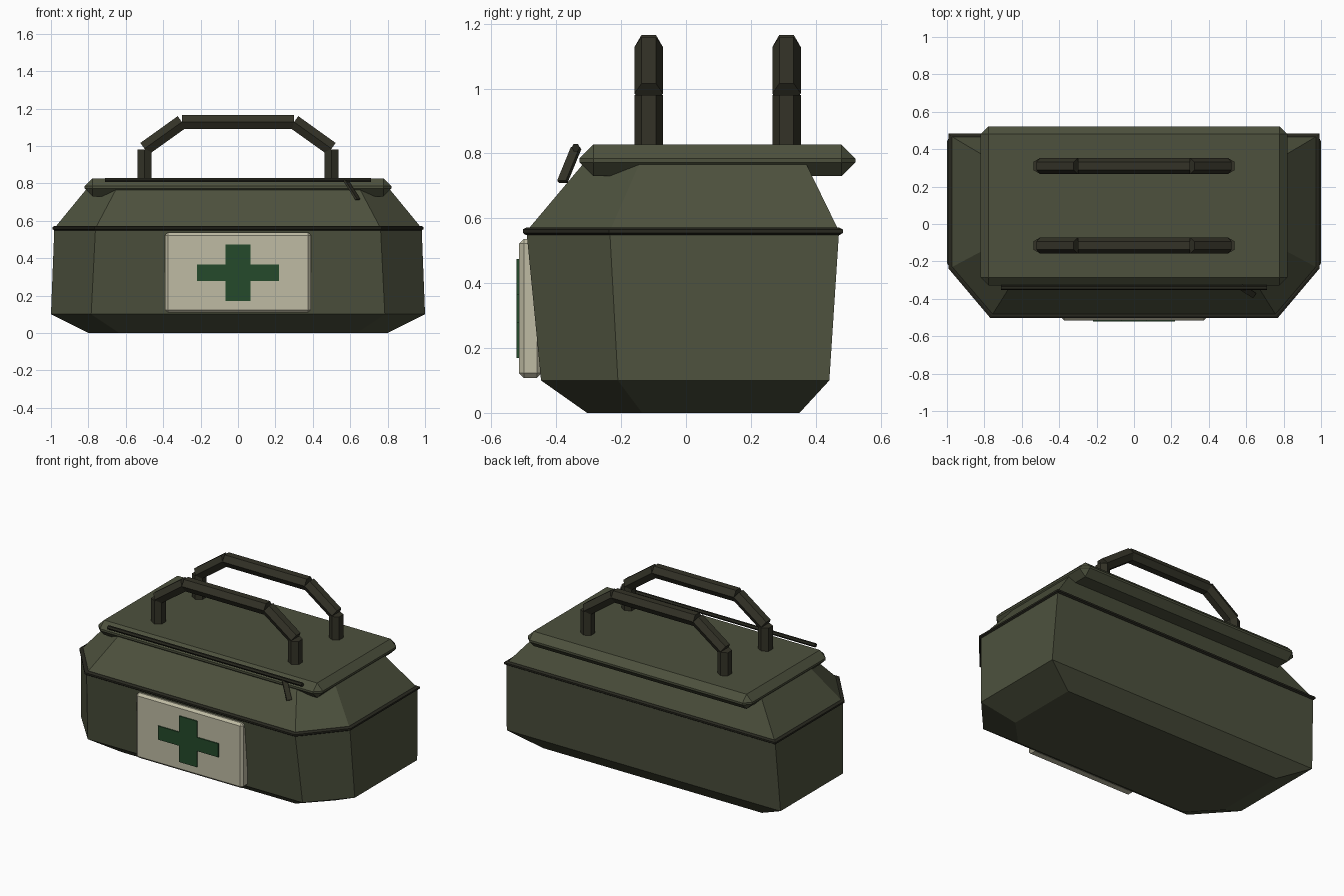
import bpy, bmesh, math
from mathutils import Vector

if "Cube" in bpy.data.objects:
    bpy.data.objects.remove(bpy.data.objects["Cube"])


def mat(name, r, g, b):
    m = bpy.data.materials.new(name)
    m.diffuse_color = (r, g, b, 1)
    m.use_nodes = True
    m.node_tree.nodes["Principled BSDF"].inputs["Base Color"].default_value = m.diffuse_color
    return m


OLIVE = mat("olive canvas", 0.074, 0.082, 0.047)
DARK = mat("dark webbing", 0.033, 0.032, 0.020)
TRIM = mat("black olive trim", 0.020, 0.020, 0.013)
CREAM = mat("cream panel", 0.52, 0.50, 0.37)
GREEN = mat("green cross", 0.018, 0.068, 0.024)


def finish(bm, name, material):
    bmesh.ops.recalc_face_normals(bm, faces=bm.faces)
    me = bpy.data.meshes.new(name)
    bm.to_mesh(me)
    bm.free()
    me.materials.append(material)
    ob = bpy.data.objects.new(name, me)
    bpy.context.collection.objects.link(ob)
    return ob


def loft(name, levels, material):
    """Stack of hexagonal plans: (z, half width, front half width, back y, corner y, front y)."""
    bm = bmesh.new()
    rings = []
    for z, w, f, back, corner, front in levels:
        plan = [(-w, back), (-w, corner), (-f, front), (f, front), (w, corner), (w, back)]
        rings.append([bm.verts.new((x, y, z)) for x, y in plan])
    for a, b in zip(rings, rings[1:]):
        for i in range(6):
            j = (i + 1) % 6
            bm.faces.new((a[i], a[j], b[j], b[i]))
    bm.faces.new(rings[0])
    bm.faces.new(rings[-1])
    return finish(bm, name, material)


def box(name, lo, hi, material, bevel=0.0):
    bm = bmesh.new()
    bmesh.ops.create_cube(bm, size=1)
    for v in bm.verts:
        v.co = [(lo[i] + hi[i]) / 2 + v.co[i] * (hi[i] - lo[i]) for i in range(3)]
    if bevel:
        bmesh.ops.bevel(bm, geom=bm.edges[:], offset=bevel, segments=1, affect='EDGES')
    return finish(bm, name, material)


def rod(name, a, b, r, material, side=Vector((0, 1, 0))):
    """Six-sided bar with two of its corners pointing along the side direction."""
    a, b = Vector(a), Vector(b)
    up = (b - a).normalized().cross(side)
    bm = bmesh.new()
    rings = []
    for p in (a, b):
        rings.append([bm.verts.new(p + r * (math.cos(k * math.pi / 3) * side
                                            + math.sin(k * math.pi / 3) * up)) for k in range(6)])
    for i in range(6):
        j = (i + 1) % 6
        bm.faces.new((rings[0][i], rings[0][j], rings[1][j], rings[1][i]))
    bm.faces.new(rings[0])
    bm.faces.new(rings[1])
    return finish(bm, name, material)


# Bag body with narrow base and sloping shoulders
loft("bag_body", [(0.0, 0.80, 0.635, 0.35, -0.135, -0.305),
                  (0.10, 1.0, 0.785, 0.442, -0.21, -0.447),
                  (0.56, 0.982, 0.762, 0.472, -0.235, -0.492),
                  (0.80, 0.785, 0.635, 0.355, -0.13, -0.29)], OLIVE)

# Piping around the widest seam
loft("seam_piping", [(0.549, 0.983, 0.763, 0.475, -0.236, -0.495),
                     (0.555, 0.992, 0.768, 0.484, -0.238, -0.503),
                     (0.566, 0.992, 0.768, 0.484, -0.238, -0.503),
                     (0.572, 0.980, 0.760, 0.472, -0.234, -0.492)], TRIM)

# Chamfered lid
box("lid", (-0.82, -0.328, 0.73), (0.82, 0.522, 0.827), OLIVE, 0.042)

# Zip and its pull
rod("zip", (-0.71, -0.34, 0.818), (0.71, -0.34, 0.818), 0.013, TRIM)
pull = box("zip_pull", (-0.016, -0.006, -0.065), (0.016, 0.006, 0.065), DARK)
pull.location = (0.608, -0.36, 0.765)
pull.rotation_euler = Vector((0.07, -0.045, -0.11)).to_track_quat('-Z', 'Y').to_euler()

# Two carrying handles made of hexagonal bars
for label, y in (("front", -0.115), ("back", 0.31)):
    rod(label + "_handle_grip", (-0.30, y, 1.128), (0.30, y, 1.128), 0.044, DARK)
    for s, side in ((-1, "left"), (1, "right")):
        rod(f"{label}_handle_{side}_post", (s * 0.50, y, 0.78), (s * 0.50, y, 0.98), 0.044, DARK)
        rod(f"{label}_handle_{side}_slope", (s * 0.50, y, 0.985), (s * 0.30, y, 1.128), 0.044, DARK)

# Front panel with cross
box("front_panel", (-0.39, -0.515, 0.108), (0.39, -0.445, 0.537), CREAM, 0.015)
bm = bmesh.new()
a, b, c, d = 0.066, 0.22, 0.045, 0.152
quarter = [(a, d), (a, c), (b, c)]
outline = []
for sx, sz in ((1, 1), (1, -1), (-1, -1), (-1, 1)):
    pts = [(sx * x, sz * z) for x, z in quarter]
    outline += pts if sx * sz > 0 else pts[::-1]
face = bm.faces.new([bm.verts.new((x, -0.522, 0.322 + z)) for x, z in outline])
ext = bmesh.ops.extrude_face_region(bm, geom=[face])
bmesh.ops.translate(bm, vec=(0, 0.008, 0),
                    verts=[g for g in ext["geom"] if isinstance(g, bmesh.types.BMVert)])
finish(bm, "cross", GREEN)
